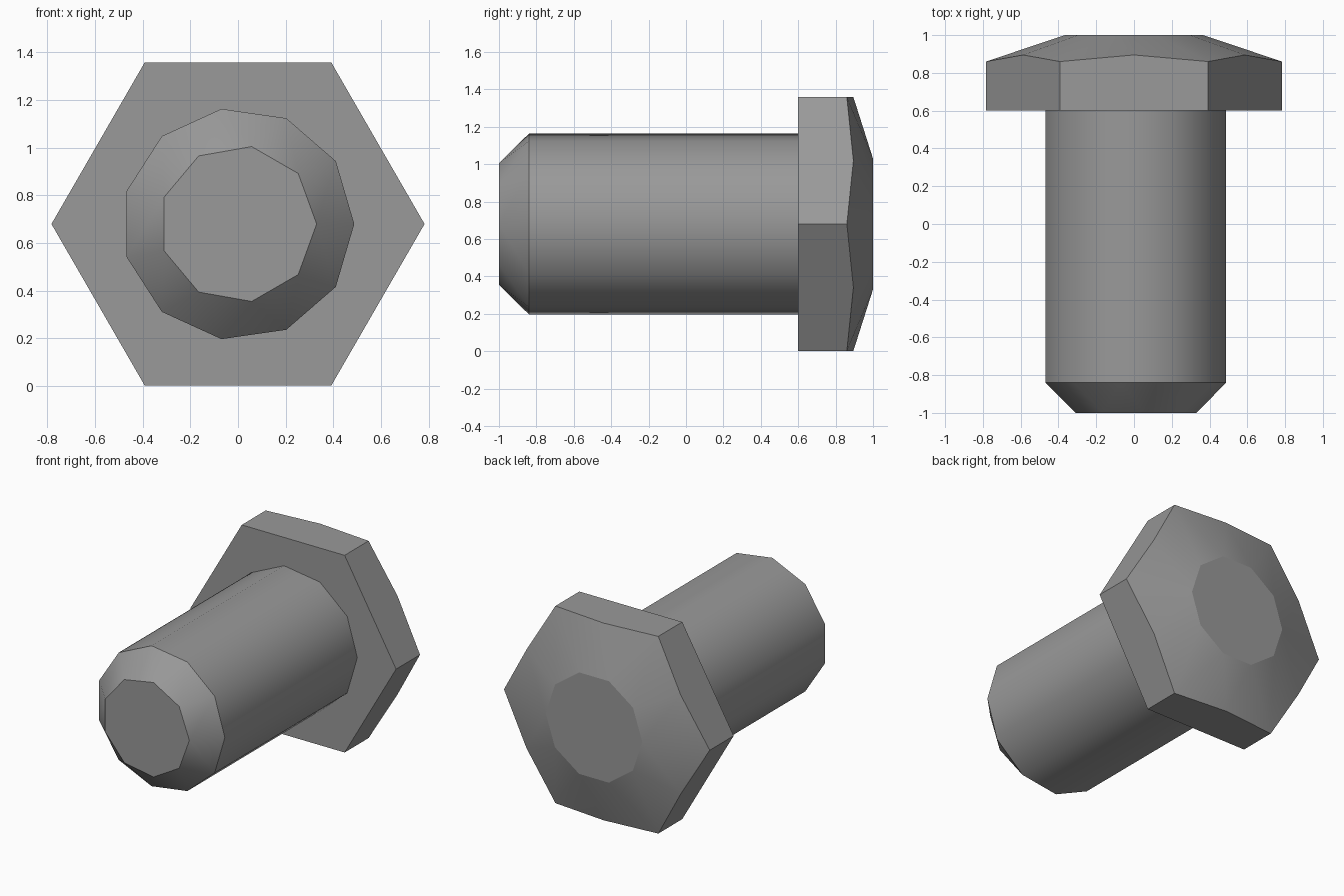
import bpy, bmesh
from math import cos, sin, tau, radians

cube = bpy.data.objects.get("Cube")
if cube:
    bpy.data.objects.remove(cube, do_unlink=True)

AXIS_Z = 0.68  # height of the bolt axis

steel = bpy.data.materials.new("grey_steel")
steel.use_nodes = True
GREY = (0.32, 0.32, 0.32, 1)
steel.diffuse_color = GREY
steel.node_tree.nodes["Principled BSDF"].inputs["Base Color"].default_value = GREY


def ring(sides, radius, y, turn=0):
    """Regular polygon around the bolt axis."""
    angles = [turn + tau * i / sides for i in range(sides)]
    return [(radius * cos(a), y, AXIS_Z + radius * sin(a)) for a in angles]


def solid(name, rings):
    """Convex solid through the rings, smooth around and sharp between flats."""
    bm = bmesh.new()
    for points in rings:
        for p in points:
            bm.verts.new(p)
    bmesh.ops.convex_hull(bm, input=bm.verts[:])
    bmesh.ops.dissolve_limit(bm, angle_limit=radians(0.5),
                             verts=bm.verts[:], edges=bm.edges[:])
    bmesh.ops.recalc_face_normals(bm, faces=bm.faces[:])
    for f in bm.faces:
        f.smooth = True
    for e in bm.edges:
        a, b = e.verts
        same_ring = abs(a.co.y - b.co.y) < 1e-4
        e.smooth = not same_ring and e.calc_face_angle(0) < radians(38)
    mesh = bpy.data.meshes.new(name)
    bm.to_mesh(mesh)
    bm.free()
    mesh.materials.append(steel)
    obj = bpy.data.objects.new(name, mesh)
    bpy.context.collection.objects.link(obj)
    return obj


# Shaft with a chamfered tip
solid("shaft", [ring(9, 0.33, -1), ring(11, 0.488, -0.84), ring(11, 0.488, 0.65)])

# Hexagonal head with a conical crown that dips at the corners
CORNER = 0.783
FLAT = CORNER * cos(tau / 12)
solid("hex_head", [
    ring(6, CORNER, 0.6),
    ring(6, CORNER, 0.86),
    ring(6, FLAT, 0.895, turn=tau / 12),
    ring(10, 0.367, 1),
])
